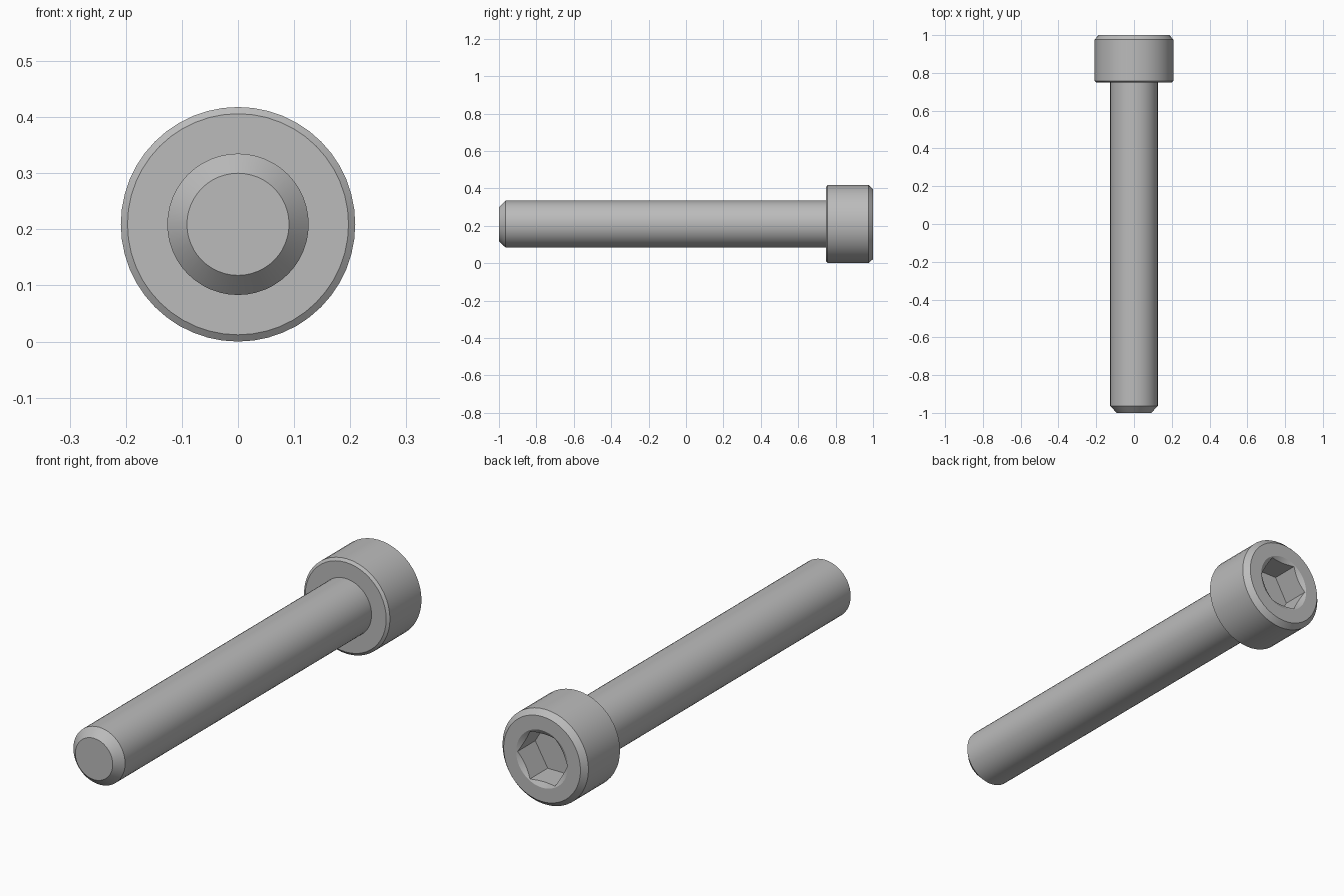
import bpy, bmesh, math
from mathutils import Matrix, Vector

default = bpy.data.objects.get("Cube")
if default:
    bpy.data.objects.remove(default, do_unlink=True)

HEAD_R = 0.209
SHAFT_R = 0.126
SEGMENTS = 48

steel = bpy.data.materials.new("grey_steel")
steel.use_nodes = True
steel.diffuse_color = (0.5, 0.5, 0.5, 1)
steel.node_tree.nodes["Principled BSDF"].inputs["Base Color"].default_value = (0.5, 0.5, 0.5, 1)


def make_object(name, bm):
    bmesh.ops.recalc_face_normals(bm, faces=bm.faces)
    mesh = bpy.data.meshes.new(name)
    bm.to_mesh(mesh)
    bm.free()
    mesh.materials.append(steel)
    obj = bpy.data.objects.new(name, mesh)
    bpy.context.collection.objects.link(obj)
    return obj


def lathe(name, profile, sides):
    """Turn (radius, y) points around the bolt axis and cap both ends."""
    bm = bmesh.new()
    rings = []
    for r, y in profile:
        angles = [math.tau * i / sides for i in range(sides)]
        rings.append([bm.verts.new((r * math.cos(a), y, HEAD_R + r * math.sin(a))) for a in angles])
    for a, b in zip(rings, rings[1:]):
        for i in range(sides):
            j = (i + 1) % sides
            bm.faces.new((a[i], a[j], b[j], b[i]))
    bm.faces.new(rings[0])
    bm.faces.new(rings[-1])
    return make_object(name, bm)


# Shaft with chamfered tip and head with chamfered rims, one turned solid
bolt = lathe("socket_head_bolt", [
    (0.091, -1.0), (SHAFT_R, -0.964), (SHAFT_R, 0.748),
    (0.197, 0.748), (HEAD_R, 0.757), (HEAD_R, 0.976), (0.187, 1.0),
], SEGMENTS)

# Hexagonal socket and its conical lead-in
hex_cutter = lathe("hex_socket_cutter", [(0.121, 0.874), (0.121, 1.1)], 6)
cone_cutter = lathe("lead_in_cutter", [(0.09, 0.979), (0.126, 1.0), (0.16, 1.02)], SEGMENTS)

bpy.context.view_layer.objects.active = bolt
for cutter in (hex_cutter, cone_cutter):
    cutter.hide_render = True
    cut = bolt.modifiers.new(cutter.name, "BOOLEAN")
    cut.operation = "DIFFERENCE"
    cut.solver = "EXACT"
    cut.object = cutter
    bpy.ops.object.modifier_apply(modifier=cut.name)
    bpy.data.objects.remove(cutter, do_unlink=True)

# Smooth round surfaces, crisp chamfers
bpy.ops.object.select_all(action="DESELECT")
bolt.select_set(True)
bpy.ops.object.shade_smooth_by_angle(angle=math.radians(25))
